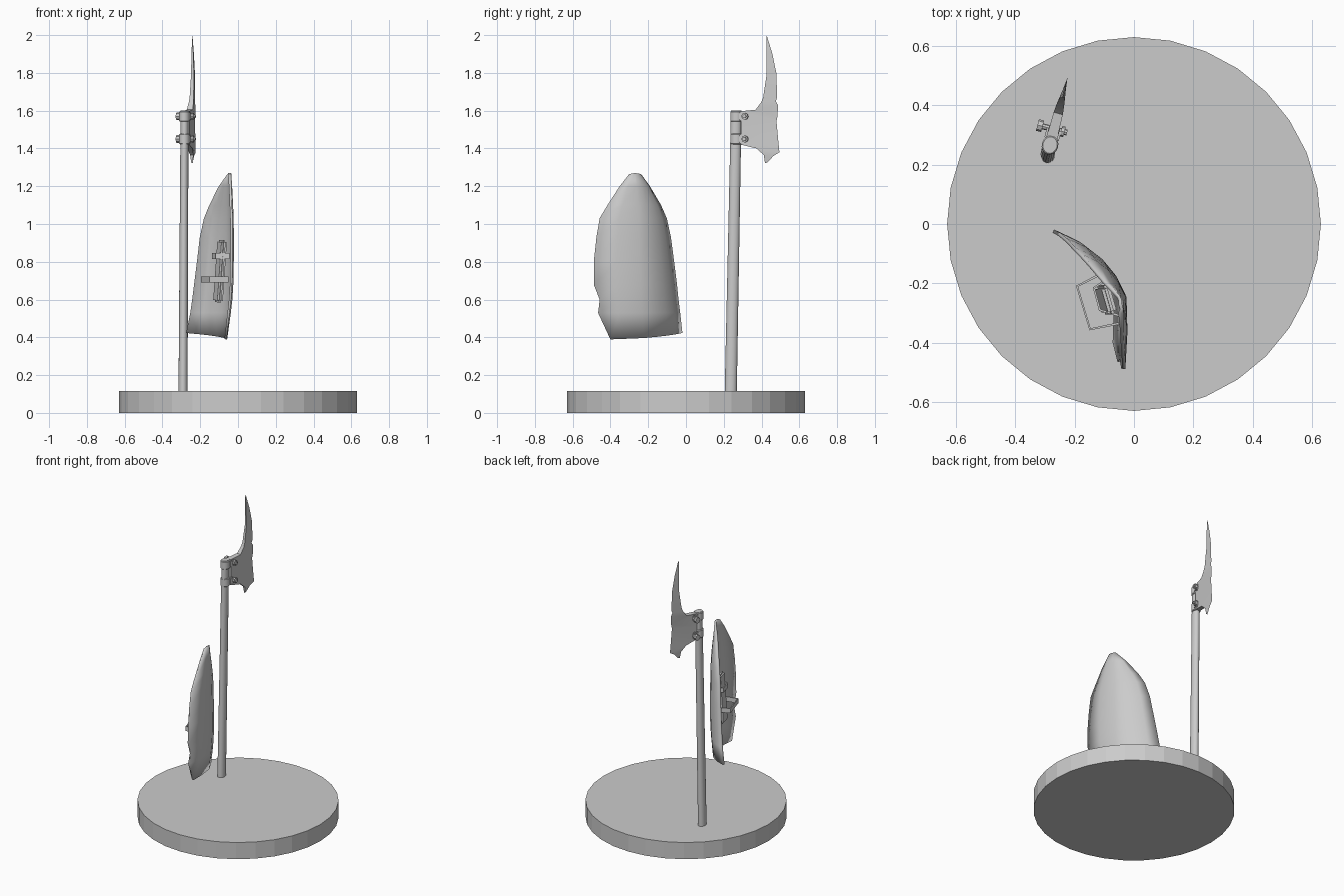
import bpy, bmesh, math
from mathutils import Matrix, Vector

cube = bpy.data.objects.get("Cube")
if cube:
    bpy.data.objects.remove(cube)

grey = bpy.data.materials.new("plain_grey")
grey.use_nodes = True
grey.diffuse_color = (0.6, 0.6, 0.6, 1)
grey.node_tree.nodes["Principled BSDF"].inputs["Base Color"].default_value = grey.diffuse_color


def finish(name, bm, matrix=Matrix(), smooth=True, thickness=0):
    bmesh.ops.recalc_face_normals(bm, faces=bm.faces)
    mesh = bpy.data.meshes.new(name)
    bm.to_mesh(mesh)
    bm.free()
    obj = bpy.data.objects.new(name, mesh)
    bpy.context.collection.objects.link(obj)
    mesh.materials.append(grey)
    mesh.transform(matrix)
    if thickness:
        mod = obj.modifiers.new("thickness", 'SOLIDIFY')
        mod.thickness = thickness
        mod.offset = 0
    if smooth:
        bpy.ops.object.select_all(action='DESELECT')
        obj.select_set(True)
        bpy.context.view_layer.objects.active = obj
        bpy.ops.object.shade_smooth_by_angle(angle=math.radians(35))
    return obj


def loft(name, rows, closed=False, **kw):
    """Skin a list of equally long point rows; closed rows are capped."""
    bm = bmesh.new()
    grid = [[bm.verts.new(p) for p in row] for row in rows]
    n = len(rows[0])
    for a, b in zip(grid, grid[1:]):
        for i in range(n if closed else n - 1):
            j = (i + 1) % n
            bm.faces.new((a[i], a[j], b[j], b[i]))
    if closed:
        bm.faces.new(grid[0])
        bm.faces.new(grid[-1])
    return finish(name, bm, **kw)


def ring(centre, rx, ry, sides):
    return [(centre[0] + rx * math.cos(2 * math.pi * i / sides),
             centre[1] + ry * math.sin(2 * math.pi * i / sides), centre[2])
            for i in range(sides)]


def box(name, centre, size, matrix=Matrix(), bevel=0.0):
    bm = bmesh.new()
    bmesh.ops.create_cube(bm, size=1, matrix=Matrix.Translation(centre) @ Matrix.Diagonal((*size, 1)))
    if bevel:
        bmesh.ops.bevel(bm, geom=bm.edges[:], offset=bevel, segments=2, affect='EDGES')
    return finish(name, bm, matrix)


# Round display base
loft("base", [ring((0, 0, z), 0.63, 0.63, 32) for z in (0, 0.115)], True, smooth=False)

# Slightly leaning, tapering pole
loft("pole", [ring((-0.291, 0.237, 0.11), 0.024, 0.032, 16),
              ring((-0.283, 0.266, 1.6), 0.021, 0.028, 16)], True)

# Axe head: wedge sections from thick back to sharp edge (back y, z, half width, edge y, z)
axe = Matrix.Translation((-0.283, 0.266, 0)) @ Matrix.Rotation(math.radians(-14.5), 4, 'Z')
sections = [
    (0.165, 1.995, 0.001, 0.168, 1.995), (0.166, 1.90, 0.005, 0.198, 1.90),
    (0.168, 1.79, 0.008, 0.219, 1.80), (0.15, 1.67, 0.011, 0.224, 1.67),
    (0.14, 1.645, 0.013, 0.216, 1.65), (0.11, 1.605, 0.016, 0.228, 1.63),
    (0.03, 1.597, 0.018, 0.226, 1.57), (0.03, 1.51, 0.018, 0.22, 1.545),
    (0.03, 1.42, 0.018, 0.229, 1.45), (0.115, 1.40, 0.014, 0.236, 1.38),
    (0.153, 1.365, 0.009, 0.203, 1.36), (0.158, 1.323, 0.004, 0.17, 1.325)]
loft("axe_blade", [[(-w, y, z), (w, y, z), (0, ey, ez)] for y, z, w, ey, ez in sections],
     True, matrix=axe)

# Collars with clamping tabs and bolts
for label, z in (("upper", 1.57), ("lower", 1.45)):
    loft(label + "_collar", [ring((0, 0, z + dz), r, r + 0.004, 16) for dz, r in
                             ((-0.028, 0.024), (-0.024, 0.028), (0.024, 0.028), (0.028, 0.024))],
         True, matrix=axe)
    box(label + "_clamp", (0, 0.038, z), (0.05, 0.045, 0.046), axe, 0.006)
    turn = axe @ Matrix.Translation((0, 0.055, z)) @ Matrix.Rotation(math.pi / 2, 4, 'Y')
    for part, x0, x1, r in (("bolt", -0.045, 0.045, 0.01), ("bolt_head", -0.058, -0.04, 0.02),
                            ("bolt_nut", 0.024, 0.036, 0.018)):
        loft(label + "_" + part, [ring((0, 0, x), r, r, 8) for x in (x0, x1)], True, matrix=turn)

# Shield rows: front edge, ridge and back edge as x, y, with the height of each
shield_rows = [
    (0.39, -0.066, -0.40, -0.07, -0.225, -0.272, -0.024),
    (0.53, -0.05, -0.465, -0.048, -0.235, -0.25, -0.036),
    (0.60, -0.042, -0.457, -0.04, -0.238, -0.24, -0.045),
    (0.68, -0.037, -0.488, -0.035, -0.24, -0.23, -0.053),
    (0.80, -0.035, -0.488, -0.032, -0.245, -0.215, -0.068),
    (0.93, -0.035, -0.474, -0.031, -0.25, -0.2, -0.085),
    (1.03, -0.035, -0.457, -0.033, -0.25, -0.178, -0.107),
    (1.10, -0.038, -0.415, -0.036, -0.255, -0.15, -0.138),
    (1.20, -0.042, -0.35, -0.042, -0.262, -0.1, -0.197),
    (1.263, -0.047, -0.30, -0.046, -0.272, -0.055, -0.243)]
rows = []
for k, (z, fx, fy, rx, ry, bx, by) in enumerate(shield_rows):
    low = 1 if k == 0 else 0
    front = Vector((fx, fy, z))
    ridge = Vector((rx, ry, z + 0.007 * (low or k == len(shield_rows) - 1)))
    back = Vector((bx, by, z + 0.033 * low))
    bulge = Vector((1, 1, 0)) * 0.12 * (back - ridge).length
    row = [front, front.lerp(ridge, 0.5) + Vector((0.005, 0, 0)), ridge]
    row += [ridge.lerp(back, t) + bulge * 4 * t * (1 - t) * 0.7 for t in (0.25, 0.5, 0.75)]
    rows.append(row + [back])
loft("shield", rows, thickness=0.012)


# Straps and arm grip on the hollow side of the shield
def strap(name, path, z, height):
    loft(name, [[(x, y, z + d) for x, y in path] for d in (-height / 2, height / 2)],
         thickness=0.008, smooth=False)


strap("lower_strap", [(-0.105, -0.165), (-0.192, -0.21), (-0.148, -0.355), (-0.05, -0.335)], 0.705, 0.032)
strap("upper_strap", [(-0.08, -0.18), (-0.135, -0.215), (-0.115, -0.29), (-0.045, -0.31)], 0.83, 0.032)
lean = (Matrix.Translation((-0.095, -0.255, 0.75)) @ Matrix.Rotation(math.radians(4), 4, 'Y')
        @ Matrix.Rotation(math.radians(16), 4, 'Z'))
box("arm_grip", (0, 0, 0), (0.03, 0.1, 0.33), lean, 0.01)
